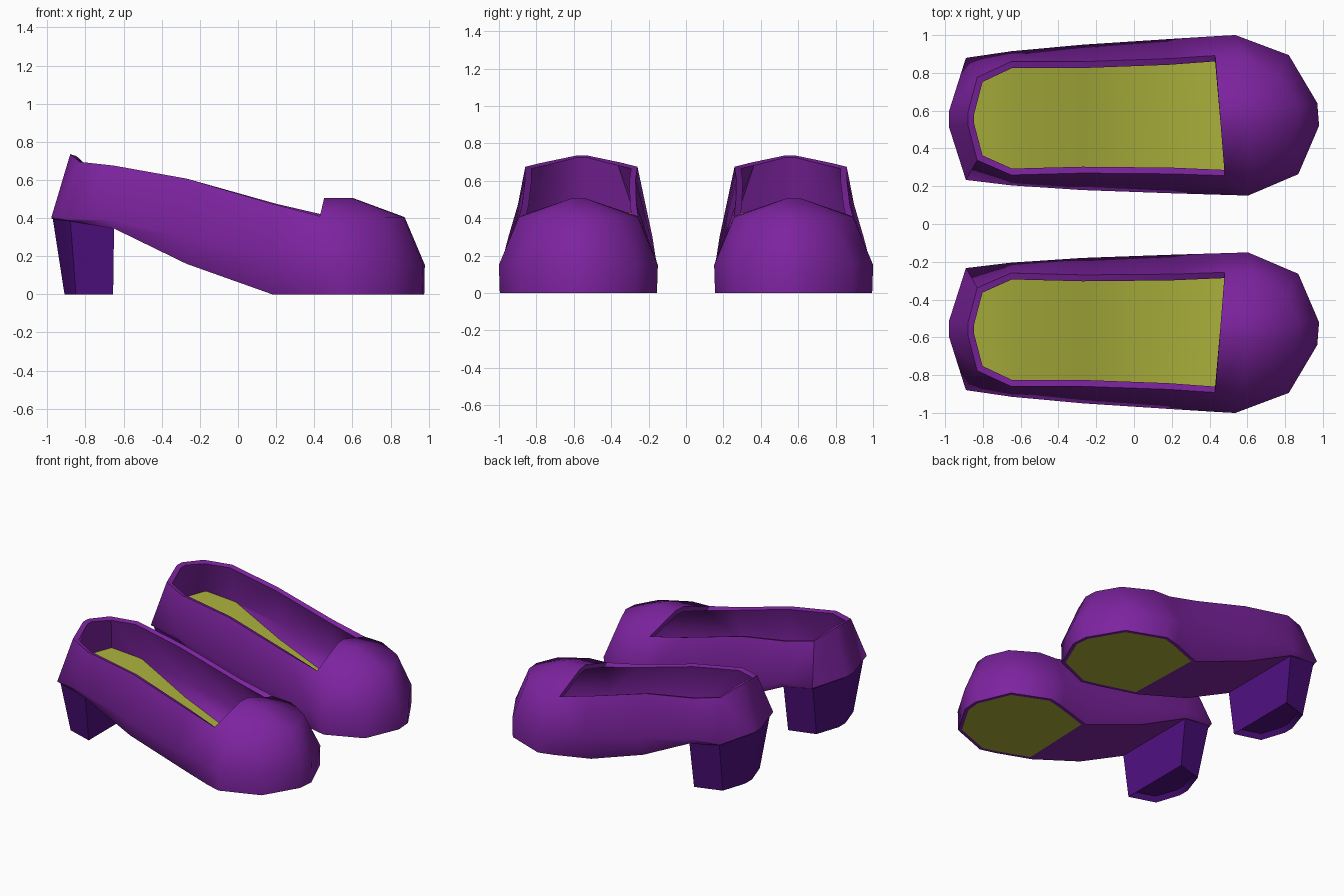
import bpy, bmesh, math

cube = bpy.data.objects.get("Cube")
if cube:
    bpy.data.objects.remove(cube)


def make_material(name, colour):
    mat = bpy.data.materials.new(name)
    mat.use_nodes = True
    mat.diffuse_color = (*colour, 1)
    mat.node_tree.nodes["Principled BSDF"].inputs["Base Color"].default_value = (*colour, 1)
    return mat


PURPLE = make_material("purple leather", (0.205, 0.017, 0.35))
VIOLET = make_material("dark violet heel", (0.08, 0.005, 0.22))
LIME = make_material("olive yellow lining", (0.41, 0.44, 0.045))

# Half outlines from heel to toe: x, half width, height
SOLE = [(-.975, .04, .395), (-.885, .31, .385), (-.65, .335, .345), (-.27, .33, .16),
        (.19, .30, 0), (.455, .39, 0), (.57, .42, 0), (.845, .31, 0), (.972, .06, 0)]
WAIST = [(-.98, .04, .40), (-.89, .323, .395), (-.65, .355, .39), (-.27, .385, .30),
         (.19, .408, .19), (.455, .42, .155), (.57, .425, .15), (.845, .315, .15), (.975, .06, .155)]
RIM = [(-.88, .03, .735), (-.83, .22, .695), (-.65, .30, .675), (-.27, .295, .607),
       (.19, .305, .475), (.455, .318, .41), (.60, .318, .405), (.79, .21, .405), (.87, .05, .405)]
CROWN = [(.455, .04, .505), (.60, .04, .505)]
HEEL_TOP = [(-.972, .04, .40), (-.88, .305, .40), (-.65, .33, .36)]
HEEL_TIP = [(-.91, .04, 0), (-.85, .22, 0), (-.655, .28, 0)]
THROAT, FLAT = 5, 4


def place(point, side, foot):
    """Position on one shoe; the front of each shoe is skewed to the inside."""
    x, half, z = point
    skew = 0.08 * min(max(x / 0.45, 0), 1)
    centre = 0.555 + 0.013 * (x + 1)
    return (x - skew * half * side, foot * (centre + half * side), z)


def add_rows(bm, outline, foot):
    return [[bm.verts.new(place(p, s, foot)) for p in outline] for s in (1, -1)]


def ring(rows):
    return rows[0] + rows[1][::-1]


def join_rings(bm, low, high):
    a, b = ring(low), ring(high)
    for i in range(len(a)):
        j = (i + 1) % len(a)
        bm.faces.new((a[i], a[j], b[j], b[i]))


def strip(bm, rows):
    left, right = rows
    return [bm.faces.new((left[i], left[i + 1], right[i + 1], right[i]))
            for i in range(len(left) - 1)]


def finish(bm, name, materials, thickness=0, angle=55):
    mesh = bpy.data.meshes.new(name)
    bm.to_mesh(mesh)
    bm.free()
    obj = bpy.data.objects.new(name, mesh)
    bpy.context.collection.objects.link(obj)
    for mat in materials:
        mesh.materials.append(mat)
    bpy.ops.object.select_all(action="DESELECT")
    obj.select_set(True)
    bpy.context.view_layer.objects.active = obj
    if thickness:
        mod = obj.modifiers.new("Thickness", "SOLIDIFY")
        mod.thickness = thickness
        mod.offset = -1
        mod.use_even_offset = True
        bpy.ops.object.modifier_apply(modifier=mod.name)
    bpy.ops.object.shade_smooth_by_angle(angle=math.radians(angle))
    return obj


def build_upper(foot, label):
    bm = bmesh.new()
    sole, waist, rim, crown = (add_rows(bm, o, foot) for o in (SOLE, WAIST, RIM, CROWN))
    join_rings(bm, sole, waist)
    join_rings(bm, waist, rim)
    flat = strip(bm, sole)[FLAT:]
    # Toe cap over the front of the rim
    strip(bm, crown)
    for r, c in zip(rim, crown):
        bm.faces.new((r[THROAT], r[THROAT + 1], c[1], c[0]))
        for i in range(THROAT + 1, len(r) - 1):
            bm.faces.new((r[i], r[i + 1], c[1]))
    bm.faces.new((rim[0][-1], rim[1][-1], crown[1][1], crown[0][1]))
    # Facing normals: the rim is open, so check against the flat sole
    bmesh.ops.recalc_face_normals(bm, faces=bm.faces)
    if flat[0].normal.z > 0:
        bmesh.ops.reverse_faces(bm, faces=bm.faces)
    # Coloured tread set into the flat sole
    bmesh.ops.inset_region(bm, faces=flat, thickness=0.025, use_even_offset=True)
    for f in flat:
        f.material_index = 1
    finish(bm, label + "_upper", [PURPLE, LIME], thickness=0.035)


def build_footbed(foot, label):
    bm = bmesh.new()
    strip(bm, add_rows(bm, [(x * 0.97, h * 0.95, z + 0.045) for x, h, z in SOLE], foot))
    bmesh.ops.recalc_face_normals(bm, faces=bm.faces)
    if sum(f.normal.z for f in bm.faces) < 0:
        bmesh.ops.reverse_faces(bm, faces=bm.faces)
    finish(bm, label + "_footbed", [LIME], angle=30)


def build_heel(foot, label):
    bm = bmesh.new()
    tip, top = add_rows(bm, HEEL_TIP, foot), add_rows(bm, HEEL_TOP, foot)
    join_rings(bm, tip, top)
    strip(bm, top)
    base = strip(bm, tip)
    bmesh.ops.recalc_face_normals(bm, faces=bm.faces)
    # Shallow hollow under the heel
    bmesh.ops.inset_region(bm, faces=base, thickness=0.03, depth=-0.03, use_even_offset=True)
    finish(bm, label + "_heel", [VIOLET], angle=40)


for foot, label in ((1, "back_shoe"), (-1, "front_shoe")):
    build_upper(foot, label)
    build_footbed(foot, label)
    build_heel(foot, label)
